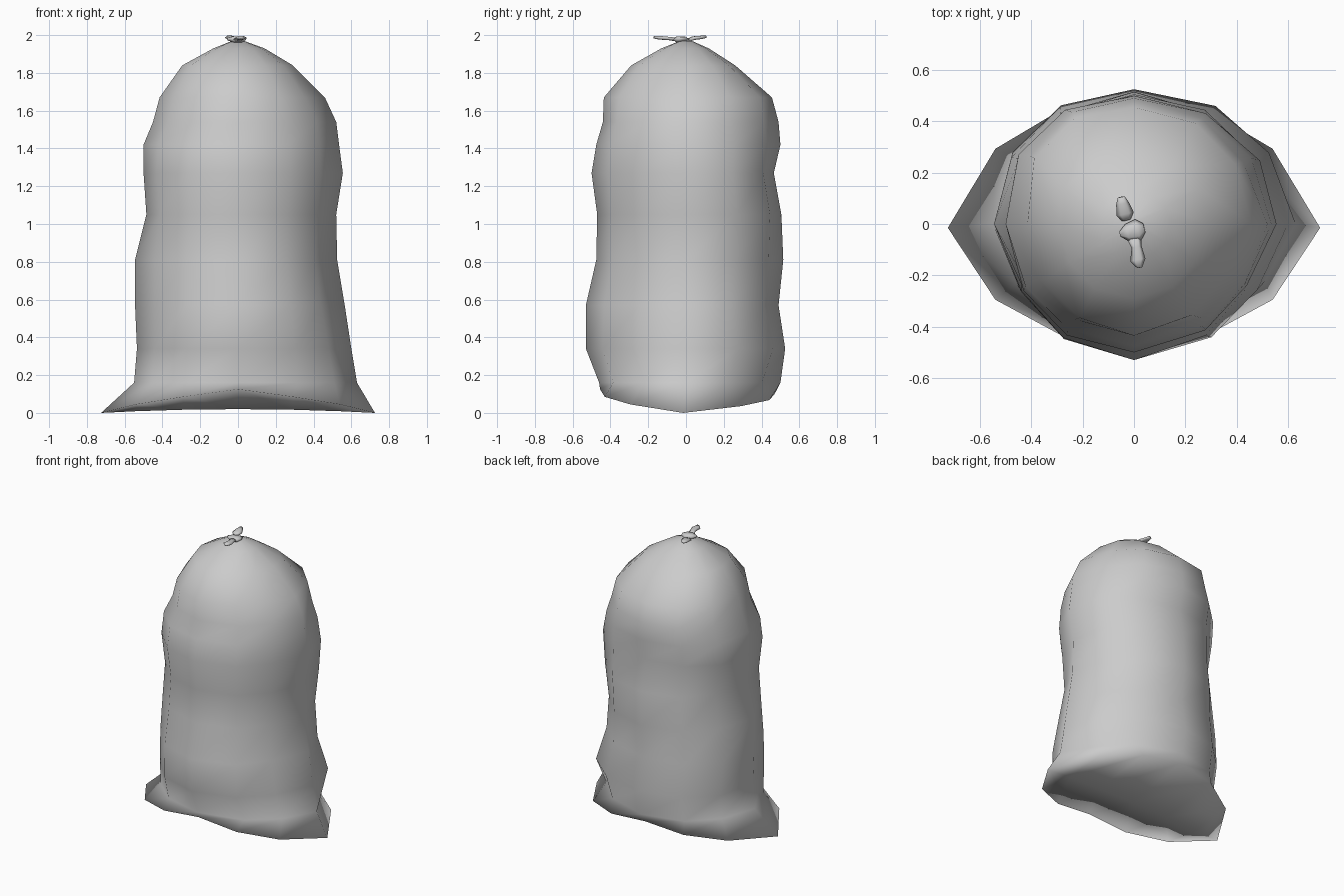
import bpy, bmesh, math
from mathutils import Vector

cube = bpy.data.objects.get("Cube")
if cube:
    bpy.data.objects.remove(cube, do_unlink=True)

cloth = bpy.data.materials.new("pale_grey_cloth")
cloth.use_nodes = True
cloth.diffuse_color = (0.6, 0.6, 0.6, 1)
cloth.node_tree.nodes["Principled BSDF"].inputs["Base Color"].default_value = (0.6, 0.6, 0.6, 1)

SIDES = 12


def finish(bm, name):
    bmesh.ops.recalc_face_normals(bm, faces=bm.faces)
    for f in bm.faces:
        f.smooth = True
    mesh = bpy.data.meshes.new(name)
    bm.to_mesh(mesh)
    bm.free()
    mesh.materials.append(cloth)
    obj = bpy.data.objects.new(name, mesh)
    bpy.context.collection.objects.link(obj)
    return obj


def bridge(bm, a, b):
    n = len(a)
    for i in range(n):
        bm.faces.new((a[i], a[(i + 1) % n], b[(i + 1) % n], b[i]))


def soft(v):
    return math.copysign(abs(v) ** 0.92, v) if abs(v) > 1e-6 else 0.0


# Sack cross-sections: height; right, left, front and back extents;
# percent swell of the left-back, right-back, right-front and left-front quarters
sections = [
    (0.16, 0.55, 0.63, 0.46, 0.50, (-16, -4, -6, -9)),
    (0.34, 0.535, 0.60, 0.53, 0.525, (0, 1, -7, -10)),
    (0.57, 0.545, 0.565, 0.53, 0.49, (-7, 0, -9, -13)),
    (0.81, 0.545, 0.525, 0.475, 0.515, (-6, -7, -9, -13)),
    (1.05, 0.485, 0.52, 0.47, 0.505, (1, -3, -3, -9)),
    (1.27, 0.50, 0.555, 0.50, 0.465, (1, 4, -2, -11)),
    (1.42, 0.50, 0.535, 0.475, 0.50, (-3, 3, -4, -9)),
    (1.54, 0.45, 0.52, 0.44, 0.49, (-8, 3, -7, -10)),
    (1.67, 0.415, 0.46, 0.435, 0.455, (-3, 8, -8, -14)),
    (1.84, 0.295, 0.29, 0.29, 0.26, (0, 5, -3, -7)),
    (1.93, 0.13, 0.14, 0.13, 0.12, (0, 0, 0, 0)),
    (1.97, 0.03, 0.03, 0.03, 0.03, (0, 0, 0, 0)),
]

# Sack: lens-shaped bottom hem with two pointed corners, then the body rings
bm = bmesh.new()
quarter = [(0.725, 0.0, 0.0), (0.54, 0.28, 0.045), (0.29, 0.415, 0.085), (0.0, 0.44, 0.125)]
hem = []
for i in range(SIDES):
    q, r = divmod(i, 3)
    x, y, z = quarter[r if q % 2 == 0 else 3 - r]
    sx = 1 if q in (0, 3) else -1
    back = 0 < i < SIDES // 2
    hem.append(bm.verts.new((sx * x, (y * 1.1 if back else -y) - 0.015, z * (0.8 if back else 1))))
rings = [hem]
for z, right, left, front, back, swell in sections:
    ring = []
    for i in range(SIDES):
        a = 2 * math.pi * i / SIDES
        c, s = math.cos(a), math.sin(a)
        k = 1 + 0.023 * swell[i * 4 // SIDES] * abs(s) * c * c
        ring.append(bm.verts.new((k * soft(c) * (left if c > 0 else right),
                                  k * soft(s) * (back if s > 0 else front), z)))
    rings.append(ring)
for lower, upper in zip(rings, rings[1:]):
    bridge(bm, lower, upper)
bm.faces.new(rings[-1])

# Underside: front and back halves meet along a low keel seam
half = SIDES // 2
seam = [hem[0]]
for i in range(1, half):
    seam.append(bm.verts.new((hem[i].co.x, -0.015, 0.02 * (1 - (hem[i].co.x / 0.725) ** 2))))
seam.append(hem[half])
for edge in (hem[:half + 1], [hem[-i % SIDES] for i in range(half + 1)]):
    for i in range(half):
        corners = [seam[i], edge[i], edge[i + 1], seam[i + 1]]
        bm.faces.new(list(dict.fromkeys(corners)))
finish(bm, "sack_body")


# Tie: flattened tufts lofted along short paths
def tuft(name, stations):
    bm = bmesh.new()
    centres = [Vector(s[:3]) for s in stations]
    along = (centres[-1] - centres[0]).normalized()
    across = along.cross(Vector((0, 0, 1))).normalized()
    rise = across.cross(along)
    loops = []
    for centre, (_, _, _, w, h) in zip(centres, stations):
        loops.append([bm.verts.new(centre + across * w * math.cos(k * math.pi / 3)
                                   + rise * h * math.sin(k * math.pi / 3)) for k in range(6)])
    for a, b in zip(loops, loops[1:]):
        bridge(bm, a, b)
    bm.faces.new(loops[0])
    bm.faces.new(loops[-1])
    finish(bm, name)


tuft("back_tie_end", [(-0.03, 0.015, 1.975, 0.018, 0.010), (-0.035, 0.04, 1.984, 0.034, 0.011),
                      (-0.045, 0.08, 1.988, 0.025, 0.010), (-0.05, 0.105, 1.992, 0.014, 0.008)])
tuft("front_tie_end", [(0.0, -0.05, 1.976, 0.030, 0.011), (0.01, -0.09, 1.982, 0.020, 0.010),
                       (0.015, -0.14, 1.986, 0.030, 0.011), (0.022, -0.17, 1.988, 0.010, 0.007)])
tuft("tie_knot", [(-0.055, -0.04, 1.98, 0.010, 0.008), (-0.025, -0.035, 1.977, 0.036, 0.018),
                  (0.015, -0.025, 1.977, 0.045, 0.018), (0.04, -0.015, 1.982, 0.018, 0.008)])
